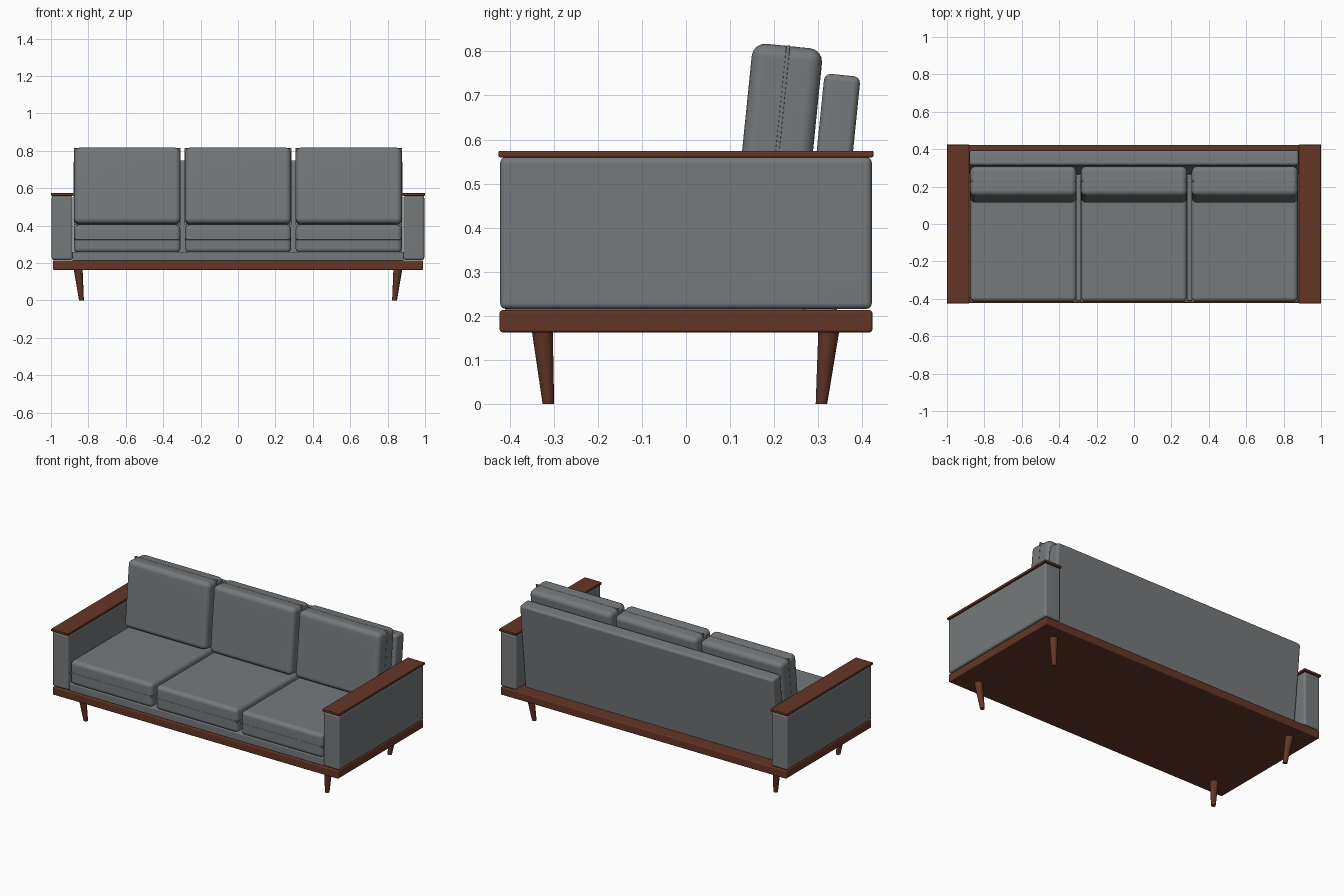
import bpy, bmesh, math
from mathutils import Matrix, Vector

if "Cube" in bpy.data.objects:
    bpy.data.objects.remove(bpy.data.objects["Cube"])


def material(name, rgb):
    m = bpy.data.materials.new(name)
    m.diffuse_color = (*rgb, 1)
    m.use_nodes = True
    m.node_tree.nodes["Principled BSDF"].inputs["Base Color"].default_value = m.diffuse_color
    return m


FABRIC = material("grey fabric", (0.18, 0.192, 0.198))
WOOD = material("brown wood", (0.13, 0.036, 0.019))


def finish(name, bm, mat):
    me = bpy.data.meshes.new(name)
    bm.to_mesh(me)
    bm.free()
    me.materials.append(mat)
    ob = bpy.data.objects.new(name, me)
    bpy.context.collection.objects.link(ob)
    bpy.ops.object.select_all(action='DESELECT')
    ob.select_set(True)
    bpy.context.view_layer.objects.active = ob
    bpy.ops.object.shade_smooth_by_angle(angle=math.radians(40))
    ob.modifiers.new("even shading", 'WEIGHTED_NORMAL').keep_sharp = True
    return ob


def box(name, centre, size, bevel, mat, tilt=0.0, segments=3):
    """Rounded box, leaned back about x by tilt."""
    bm = bmesh.new()
    bmesh.ops.create_cube(bm, size=1)
    bmesh.ops.scale(bm, vec=size, verts=bm.verts)
    bmesh.ops.bevel(bm, geom=bm.edges[:], offset=bevel, segments=segments,
                    profile=0.5, affect='EDGES')
    ob = finish(name, bm, mat)
    ob.location = centre
    ob.rotation_euler.x = -tilt
    return ob


def leg(name, top, bottom, r_top, r_bottom):
    top, bottom = Vector(top), Vector(bottom)
    bm = bmesh.new()
    bmesh.ops.create_cone(bm, cap_ends=True, segments=24, radius1=r_bottom,
                          radius2=r_top, depth=top.z - bottom.z)
    # shear the cone so both ends stay level
    mid, h = (top + bottom) / 2, top.z - bottom.z
    for v in bm.verts:
        t = v.co.z / h
        v.co.x += (top.x - bottom.x) * t
        v.co.y += (top.y - bottom.y) * t
    bmesh.ops.translate(bm, vec=mid, verts=bm.verts)
    finish(name, bm, WOOD)


LEAN = math.radians(5.8)

# wooden base and upholstered deck
box("base", (0, 0, 0.188), (1.98, 0.845, 0.05), 0.006, WOOD)
box("seat_deck", (0, -0.07, 0.235), (1.77, 0.68, 0.05), 0.006, FABRIC)

# leaning back panel
box("back_panel", (0, 0.327, 0.47), (1.76, 0.082, 0.555), 0.015, FABRIC, LEAN)

# arms with wooden caps, and tapered legs
for side, s in (("left", -1), ("right", 1)):
    box(side + "_arm", (s * 0.94, 0, 0.388), (0.112, 0.843, 0.345), 0.014, FABRIC)
    box(side + "_arm_cap", (s * 0.94, 0, 0.567), (0.12, 0.85, 0.015), 0.004, WOOD)
    leg(side + "_front_leg", (s * 0.855, -0.326, 0.17), (s * 0.837, -0.312, 0), 0.024, 0.013)
    leg(side + "_back_leg", (s * 0.855, 0.324, 0.17), (s * 0.837, 0.307, 0), 0.024, 0.013)

# three seat and back cushions, each with a thin seam strip
for i, x in enumerate((-0.592, 0, 0.592), 1):
    box(f"seat_cushion_{i}", (x, -0.078, 0.33), (0.568, 0.675, 0.15), 0.025, FABRIC, segments=4)
    box(f"seat_seam_{i}", (x, -0.078, 0.328), (0.571, 0.678, 0.008), 0.002, FABRIC, segments=2)
    box(f"back_cushion_{i}", (x, 0.211, 0.608), (0.568, 0.16, 0.41), 0.03, FABRIC, LEAN, 4)
    box(f"back_seam_{i}", (x, 0.211, 0.608), (0.571, 0.009, 0.413), 0.002, FABRIC, LEAN, 2)
